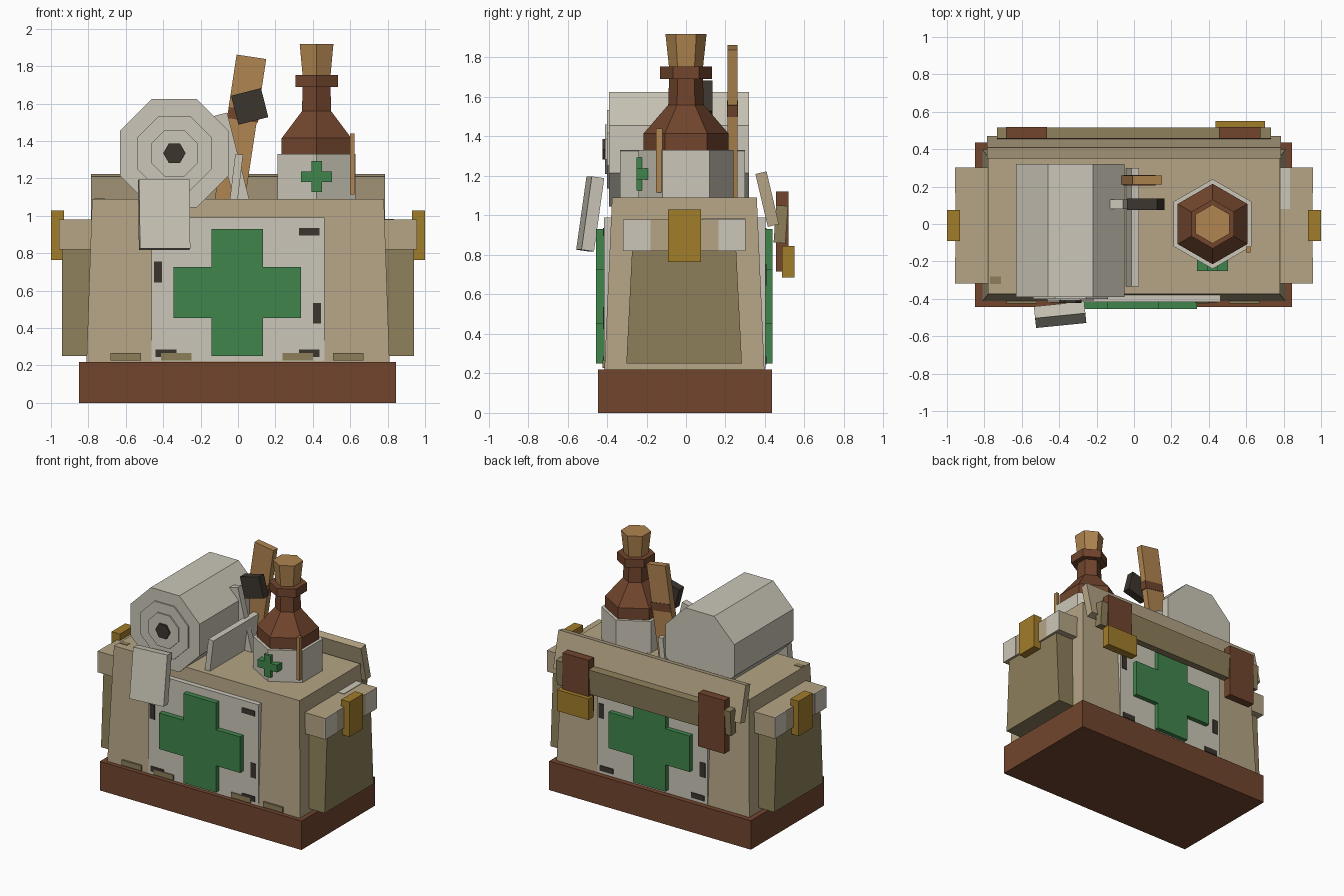
import bpy, bmesh, math
from mathutils import Matrix, Vector

if "Cube" in bpy.data.objects:
    bpy.data.objects.remove(bpy.data.objects["Cube"])


def material(name, *rgb):
    lin = [((c / 255 + 0.055) / 1.055) ** 2.4 for c in rgb] + [1]
    m = bpy.data.materials.new(name)
    m.use_nodes = True
    m.diffuse_color = lin
    m.node_tree.nodes["Principled BSDF"].inputs["Base Color"].default_value = lin
    return m


TAN = material("tan canvas", 181, 165, 133)
OLIVE = material("olive canvas", 140, 126, 90)
CREAM = material("cream cloth", 203, 198, 184)
GREEN = material("green", 64, 133, 76)
BROWN = material("brown leather", 113, 69, 45)
GOLD = material("brass", 162, 125, 43)
WOOD = material("light wood", 176, 133, 80)
DARK = material("dark grey", 60, 53, 46)


def finish(name, bm, mat):
    bmesh.ops.recalc_face_normals(bm, faces=bm.faces)
    me = bpy.data.meshes.new(name)
    bm.to_mesh(me)
    bm.free()
    me.materials.append(mat)
    ob = bpy.data.objects.new(name, me)
    bpy.context.collection.objects.link(ob)
    return ob


def box(name, mat, x, y, z, taper=(1, 1), rot=(0, 0, 0)):
    """Box from three ranges; the top is scaled by taper, then turned about the centre."""
    bm = bmesh.new()
    bmesh.ops.create_cube(bm, size=1)
    for v in bm.verts:
        if v.co.z > 0:
            v.co.x *= taper[0]
            v.co.y *= taper[1]
        v.co = Vector(c * (r[1] - r[0]) for c, r in zip(v.co, (x, y, z)))
    ob = finish(name, bm, mat)
    ob.location = [(r[0] + r[1]) / 2 for r in (x, y, z)]
    ob.rotation_euler = rot
    return ob


def lathe(name, mat, sides, rings, turn=0, matrix=Matrix()):
    """Faceted solid from (radius, height) rings along z."""
    bm = bmesh.new()
    loops = []
    for r, h in rings:
        angles = [turn + math.tau * i / sides for i in range(sides)]
        loops.append([bm.verts.new((r * math.cos(a), r * math.sin(a), h)) for a in angles])
    for a, b in zip(loops, loops[1:]):
        for i in range(sides):
            j = (i + 1) % sides
            bm.faces.new((a[i], a[j], b[j], b[i]))
    bm.faces.new(loops[0])
    bm.faces.new(loops[-1])
    bm.transform(matrix)
    return finish(name, bm, mat)


def cross(name, cx, cz, size, arm, y0, y1):
    """Plus-shaped solid facing along y."""
    pts = [(arm, size), (arm, arm), (size, arm)]
    outline = []
    for k in range(4):
        c, s = round(math.cos(k * math.pi / 2)), round(math.sin(k * math.pi / 2))
        outline += [(c * px + s * pz, -s * px + c * pz) for px, pz in pts]
    bm = bmesh.new()
    face = bm.faces.new([bm.verts.new((cx + px, y0, cz + pz)) for px, pz in outline])
    ext = bmesh.ops.extrude_face_region(bm, geom=[face])["geom"]
    bmesh.ops.translate(bm, vec=(0, y1 - y0, 0),
                        verts=[g for g in ext if isinstance(g, bmesh.types.BMVert)])
    return finish(name, bm, GREEN)


# Bag and base
box("base", BROWN, (-0.85, 0.845), (-0.445, 0.435), (0, 0.22))
box("bag_body", TAN, (-0.81, 0.81), (-0.413, 0.397), (0.22, 1.09), taper=(0.963, 0.905))

# Front and back panels with crosses and stitches
stitches = [(0.38, 0.915, 0.055, 0.02), (-0.428, 0.7, 0.022, 0.055), (0.422, 0.48, 0.022, 0.055),
            (-0.385, 0.265, 0.055, 0.02), (0.38, 0.265, 0.055, 0.02)]
for side, s, face, out in (("front", -1, 0.416, 0.455), ("back", 1, 0.402, 0.437)):
    box(side + "_panel", CREAM, (-0.463, 0.463), sorted((s * 0.34, s * face)), (0.225, 0.99))
    cross(side + "_cross", -0.004 * -s, 0.59, 0.34, 0.137, s * (face - 0.02), s * out)
    for px, pz, w, h in stitches:
        px *= -s
        box(side + "_stitch", DARK, (px - w, px + w),
            sorted((s * (face - 0.003), s * (face + 0.005))), (pz - h, pz + h))
for px in (-0.6, -0.33, 0.32, 0.59):
    box("hem_tab", OLIVE, (px - 0.082, px + 0.082), (-0.424, -0.39), (0.228, 0.268))
box("top_patch", OLIVE, (-0.77, -0.71), (-0.32, -0.28), (1.085, 1.093))

# Side pockets
for side, s in (("left", 1), ("right", -1)):
    def span(a, b):
        return sorted((s * a, s * b))
    box(side + "_pocket", OLIVE, span(0.74, 0.94), (-0.302, 0.283), (0.25, 0.83), taper=(1, 0.9))
    box(side + "_pocket_flap", TAN, span(0.74, 0.955), (-0.318, 0.302), (0.82, 0.98))
    for y in ((-0.318, -0.18), (0.165, 0.302)):
        box(side + "_flap_patch", CREAM, span(0.95, 0.958), y, (0.82, 0.98))
    box(side + "_buckle", GOLD, span(0.93, 1.0), (-0.09, 0.075), (0.765, 1.03))
box("flap_top_patch", CREAM, (0.775, 0.835), (0.08, 0.302), (0.975, 0.984))

# Open lid, rear flap and straps
box("lid", TAN, (-0.787, 0.787), (0.382, 0.44), (0.945, 1.22), rot=(0.23, 0, 0))
box("rear_flap", OLIVE, (-0.733, 0.733), (0.45, 0.51), (0.86, 1.05), rot=(-0.07, 0, 0))
for px in (-0.575, 0.565):
    box("rear_strap", BROWN, (px - 0.11, px + 0.11), (0.457, 0.518), (0.715, 1.12))
box("rear_buckle", GOLD, (0.435, 0.70), (0.487, 0.55), (0.685, 0.845))

# Bandage roll with loose end
lay = Matrix.Translation((-0.34, 0, 1.335)) @ Matrix.Rotation(math.pi / 2, 4, "X")
eighth = math.pi / 8
k = 1 / math.cos(eighth)
lathe("bandage_roll", CREAM, 8, [(0.29 * k, -0.32), (0.29 * k, 0.39)], eighth, lay)
lathe("bandage_ring_outer", CREAM, 8, [(0.2 * k, 0.38), (0.2 * k, 0.4)], eighth, lay)
lathe("bandage_ring_inner", CREAM, 8, [(0.125 * k, 0.39), (0.125 * k, 0.41)], eighth, lay)
lathe("bandage_core", DARK, 6, [(0.06, 0.4), (0.06, 0.422)], 0, lay)
box("bandage_end", CREAM, (-0.53, -0.26), (-0.517, -0.453), (0.82, 1.195), rot=(-0.14, 0, 0.1))

# Loose tools on top
box("cloth_strip", CREAM, (-0.03, 0.012), (-0.335, 0.30), (1.07, 1.33), rot=(0, 0.12, 0))
box("tool_blade", CREAM, (-0.075, 0.005), (0.08, 0.13), (1.05, 1.55), rot=(0, -0.25, 0))
box("tool_grip", DARK, (-0.02, 0.145), (0.075, 0.135), (1.505, 1.665), rot=(0, -0.25, 0))
box("splint", WOOD, (-0.07, 0.09), (0.21, 0.26), (1.03, 1.855), rot=(0, 0.15, 0))
box("splint_band", BROWN, (-0.052, 0.112), (0.207, 0.263), (1.51, 1.57), rot=(0, 0.15, 0))

# Bottle
stand = Matrix.Translation((0.42, 0, 0))
point = math.pi / 2
lathe("bottle_label", CREAM, 6, [(0.24, 1.08), (0.24, 1.33)], point, stand)
lathe("bottle_glass", BROWN, 6, [(0.215, 1.32), (0.215, 1.415), (0.09, 1.56), (0.086, 1.69),
                                 (0.131, 1.69), (0.131, 1.753), (0.08, 1.753)], point, stand)
lathe("cork", WOOD, 6, [(0.085, 1.74), (0.104, 1.918)], point, stand)
cross("bottle_cross", 0.42, 1.21, 0.083, 0.028, -0.19, -0.25)
box("small_stick", WOOD, (0.6, 0.622), (-0.152, -0.12), (1.115, 1.44))
